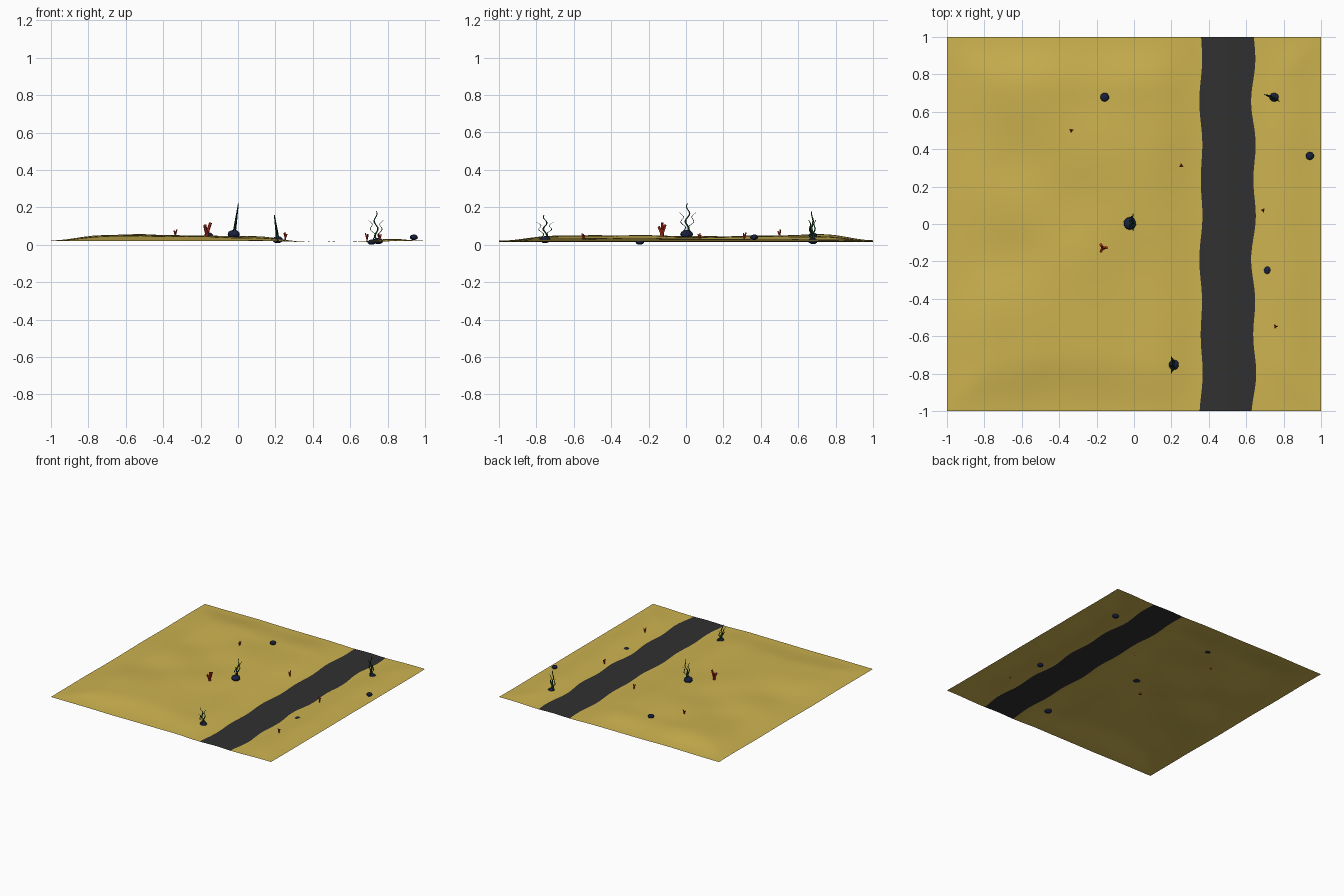
import bpy, bmesh, math, random
from mathutils import Vector, Matrix, noise

if "Cube" in bpy.data.objects:
    bpy.data.objects.remove(bpy.data.objects["Cube"])

random.seed(4)


def material(name, rgb):
    m = bpy.data.materials.new(name)
    m.diffuse_color = (*rgb, 1)
    m.use_nodes = True
    m.node_tree.nodes["Principled BSDF"].inputs["Base Color"].default_value = m.diffuse_color
    return m


SAND = material("sand", (0.61, 0.45, 0.08))
ASPHALT = material("dark_track", (0.03, 0.03, 0.03))
ROCK = material("navy_rock", (0.01, 0.015, 0.05))
KELP = material("kelp_green", (0.012, 0.07, 0.02))
CORAL = material("coral_red", (0.5, 0.03, 0.012))


def finish(bm, name, mats, smooth=True):
    me = bpy.data.meshes.new(name)
    bm.to_mesh(me)
    bm.free()
    for m in mats:
        me.materials.append(m)
    for p in me.polygons:
        p.use_smooth = smooth
    ob = bpy.data.objects.new(name, me)
    bpy.context.collection.objects.link(ob)
    return ob


def ease(t):
    t = max(0.0, min(1.0, t))
    return t * t * (3 - 2 * t)


def bump(x, y, cx, cy, r):
    return math.exp(-((x - cx) ** 2 + (y - cy) ** 2) / r ** 2)


def height(x, y):
    away = ease((abs(x - 0.5) - 0.13) / 0.28)
    border = ease((1 - max(abs(x), abs(y))) / 0.3)
    dune = 0.027 + 0.014 * noise.noise(Vector((x * 3, y * 3, 0.7)))
    dune += 0.016 * bump(x, y, -0.65, 0.78, 0.3) + 0.012 * bump(x, y, -0.75, -0.5, 0.25)
    track = 0.004 * bump(x, 0, 0.5, 0, 0.1)
    return 0.015 + track + away * (0.2 + 0.8 * border) * dune


# seabed sheet with the dark winding track as a strip of its faces
def wobble(y):
    return 0.006 * math.sin(y * 15 + 1.2) + 0.004 * math.sin(y * 7)


N_LEFT, N_TRACK, N_RIGHT, ROWS = 30, 6, 10, 48
bm = bmesh.new()
grid = []
for j in range(ROWS + 1):
    y = -1 + 2 * j / ROWS
    a, b = 0.359 + wobble(y), 0.641 + 1.5 * wobble(y)
    xs = [-1 + (a + 1) * i / N_LEFT for i in range(N_LEFT)]
    xs += [a + (b - a) * i / N_TRACK for i in range(N_TRACK)]
    xs += [b + (1 - b) * i / N_RIGHT for i in range(N_RIGHT + 1)]
    grid.append([bm.verts.new((x, y, height(x, y))) for x in xs])
for r0, r1 in zip(grid, grid[1:]):
    for i in range(len(r0) - 1):
        f = bm.faces.new((r0[i], r0[i + 1], r1[i + 1], r1[i]))
        f.material_index = 1 if N_LEFT <= i < N_LEFT + N_TRACK else 0
finish(bm, "seabed", [SAND, ASPHALT])


# flattened rocks half sunk in the sand
def rock(name, x, y, z, r, h):
    bm = bmesh.new()
    bmesh.ops.create_icosphere(bm, subdivisions=2, radius=1)
    for v in bm.verts:
        k = 1 + 0.07 * noise.noise(v.co * 1.5 + Vector((x, y, 0)) * 9)
        v.co = Vector((x + v.co.x * r * k, y + v.co.y * r * k, z + v.co.z * h * k))
    finish(bm, name, [ROCK], False)


for i, spec in enumerate([(-0.022, 0.003, 0.056, 0.034, 0.024), (0.212, -0.753, 0.027, 0.028, 0.019),
                          (0.75, 0.678, 0.02, 0.026, 0.017), (-0.157, 0.678, 0.05, 0.024, 0.016),
                          (0.94, 0.364, 0.04, 0.022, 0.015), (0.715, -0.247, 0.014, 0.023, 0.014)]):
    rock(f"rock_{i + 1}", *spec)


# kelp: three wavy tapering blades fanned out along the direction "ang"
def kelp(name, x, y, z, top, lean, ang):
    bm = bmesh.new()
    fan = Vector((math.cos(ang), math.sin(ang), 0))
    side = Vector((-fan.y, fan.x, 0))
    for s in (-1, 0, 1):
        length = (top - z) * (1 if s == 0 else 0.7)
        rings = []
        for k in range(19):
            t = k / 18
            w = (1 - 0.75 * t) * (0.009 if s == 0 else 0.007)
            th = (1 - 0.6 * t) * (0.006 if s == 0 else 0.003)
            off = s * (0.01 + 0.028 * t) + 0.010 * math.sin(t * 12 + s * 1.5)
            c = Vector((x, y, z + length * t)) + fan * off + Vector(lean) * t * length / (top - z)
            rings.append([bm.verts.new(c + d) for d in (side * w, fan * th, -side * w, -fan * th)])
        for a, b in zip(rings, rings[1:]):
            for q in range(4):
                bm.faces.new((a[q], a[(q + 1) % 4], b[(q + 1) % 4], b[q]))
        bm.faces.new(rings[-1])
        bm.faces.new(rings[0][::-1])
    finish(bm, name, [KELP])


kelp("kelp_large", -0.02, 0.003, 0.065, 0.22, (0.022, 0.01, 0), math.pi / 2)
kelp("kelp_front", 0.212, -0.753, 0.035, 0.16, (-0.018, 0, 0), math.pi / 2)
kelp("kelp_back", 0.742, 0.675, 0.025, 0.18, (-0.008, 0, 0), math.radians(155))


# coral: short trunk splitting into blunt six-sided branches
def coral(name, x, y, z, h, ang):
    bm = bmesh.new()
    base = Vector((x, y, z - 0.008))

    def branch(p, q, r0, r1):
        d = q - p
        m = Matrix.Translation((p + q) / 2) @ d.to_track_quat('Z', 'Y').to_matrix().to_4x4()
        bmesh.ops.create_cone(bm, cap_ends=True, segments=6, radius1=r0, radius2=r1,
                              depth=d.length, matrix=m)

    fork = base + Vector((0, 0, h * 0.35))
    branch(base, fork, h * 0.12, h * 0.13)
    for k, top in enumerate((1.0, 0.85, 0.72)):
        a = ang + k * 2.1
        tip = Vector((x + math.cos(a) * h * 0.27, y + math.sin(a) * h * 0.27, z + h * top))
        branch(fork - Vector((0, 0, h * 0.08)), tip, h * 0.11, h * 0.1)
    finish(bm, name, [CORAL], False)


coral("coral_large", -0.167, -0.128, 0.042, 0.076, 0.0)
for i, (x, y, z) in enumerate([(-0.335, 0.5, 0.048), (0.253, 0.312, 0.033),
                               (0.69, 0.073, 0.028), (0.757, -0.548, 0.027)]):
    coral(f"coral_small_{i + 1}", x, y, z, 0.034, 0.4 + i * 1.3)
